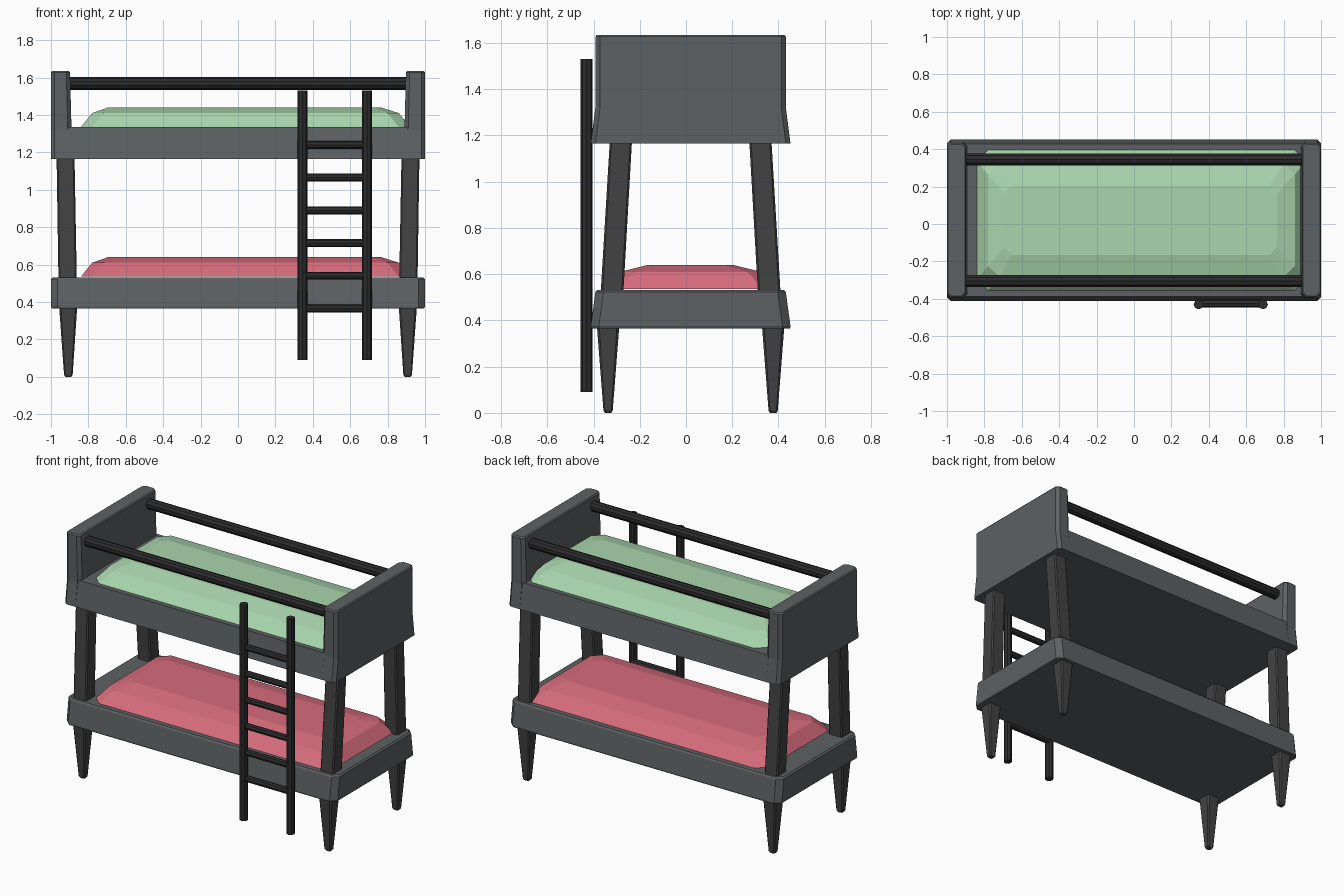
import bpy, bmesh
from mathutils import Vector

if "Cube" in bpy.data.objects:
    bpy.data.objects.remove(bpy.data.objects["Cube"])

CY = 0.02  # the bed sits slightly behind the ladder


def material(name, rgb):
    m = bpy.data.materials.new(name)
    m.diffuse_color = (*rgb, 1)
    m.use_nodes = True
    m.node_tree.nodes["Principled BSDF"].inputs["Base Color"].default_value = m.diffuse_color
    return m


SLATE = material("slate", (0.11, 0.12, 0.125))
DARK = material("dark", (0.055, 0.055, 0.055))
BLACK = material("charcoal", (0.025, 0.025, 0.027))
GREEN = material("green", (0.40, 0.67, 0.42))
RED = material("red", (0.68, 0.15, 0.20))


def finish(bm, name, mat):
    bmesh.ops.recalc_face_normals(bm, faces=bm.faces)
    me = bpy.data.meshes.new(name)
    bm.to_mesh(me)
    bm.free()
    me.materials.append(mat)
    ob = bpy.data.objects.new(name, me)
    bpy.context.collection.objects.link(ob)
    return ob


def loft(name, rings, mat):
    """Stack of corner-cut rectangles: (z, cx, cy, half x, half y, cut)."""
    bm = bmesh.new()
    loops = []
    for z, cx, cy, hx, hy, c in rings:
        pts = [(hx, hy - c), (hx - c, hy), (c - hx, hy), (-hx, hy - c),
               (-hx, c - hy), (c - hx, -hy), (hx - c, -hy), (hx, c - hy)]
        loops.append([bm.verts.new((cx + x, cy + y, z)) for x, y in pts])
    for a, b in zip(loops, loops[1:]):
        for i in range(8):
            j = (i + 1) % 8
            bm.faces.new((a[i], a[j], b[j], b[i]))
    bm.faces.new(loops[0][::-1])
    bm.faces.new(loops[-1])
    return finish(bm, name, mat)


def rod(name, a, b, r, mat, sides=8):
    a, b = Vector(a), Vector(b)
    bm = bmesh.new()
    bmesh.ops.create_cone(bm, cap_ends=True, segments=sides,
                          radius1=r, radius2=r, depth=(b - a).length)
    ob = finish(bm, name, mat)
    ob.location = (a + b) / 2
    ob.rotation_euler = (b - a).to_track_quat('Z', 'Y').to_euler()
    return ob


# Bed frames
loft("lower_frame", [(0.365, 0, CY, 0.995, 0.43, 0.035),
                     (0.375, 0, CY, 1.0, 0.432, 0.035),
                     (0.522, 0, CY, 1.0, 0.412, 0.035),
                     (0.532, 0, CY, 0.99, 0.404, 0.035)], SLATE)
loft("upper_frame", [(1.165, 0, CY, 1.0, 0.432, 0.02),
                     (1.335, 0, CY, 0.99, 0.408, 0.02)], SLATE)

# Mattresses
for name, z, mat in (("lower_mattress", 0.535, RED), ("upper_mattress", 1.335, GREEN)):
    loft(name, [(z, 0.04, CY, 0.88, 0.375, 0.06),
                (z + 0.075, 0.04, CY, 0.82, 0.305, 0.06),
                (z + 0.105, 0.035, CY, 0.73, 0.185, 0.04)], mat)

for sx, side in ((-1, "left"), (1, "right")):
    # Raised end board of the top bunk
    loft(f"{side}_end_board", [(1.165, sx * 0.945, CY, 0.055, 0.432, 0.02),
                               (1.32, sx * 0.945, CY, 0.055, 0.412, 0.02),
                               (1.627, sx * 0.949, CY, 0.051, 0.412, 0.02),
                               (1.635, sx * 0.949, CY, 0.045, 0.405, 0.02)], SLATE)
    for sy, end in ((-1, "front"), (1, "back")):
        # Tapered foot and leaning post
        loft(f"{end}_{side}_foot",
             [(0, sx * 0.907, CY + sy * 0.357, 0.016, 0.014, 0.005),
              (0.01, sx * 0.907, CY + sy * 0.357, 0.023, 0.02, 0.006),
              (0.37, sx * 0.908, CY + sy * 0.357, 0.048, 0.048, 0.01)], DARK)
        loft(f"{end}_{side}_post",
             [(0.52, sx * 0.911, CY + sy * 0.34, 0.049, 0.049, 0.008),
              (1.17, sx * 0.922, CY + sy * 0.302, 0.048, 0.048, 0.008)], DARK)

# Guard rails
for sy, end in ((-1, "front"), (1, "back")):
    y = CY + sy * 0.325
    rod(f"{end}_rail", (-0.92, y, 1.568), (0.92, y, 1.568), 0.034, BLACK, 10)

# Ladder
for x, side in ((0.345, "left"), (0.69, "right")):
    rod(f"ladder_{side}_upright", (x, -0.43, 0.09), (x, -0.43, 1.53), 0.026, BLACK)
for i in range(6):
    z = 0.365 + i * 0.175
    rod(f"ladder_rung_{i + 1}", (0.345, -0.425, z), (0.69, -0.425, z), 0.021, BLACK)
